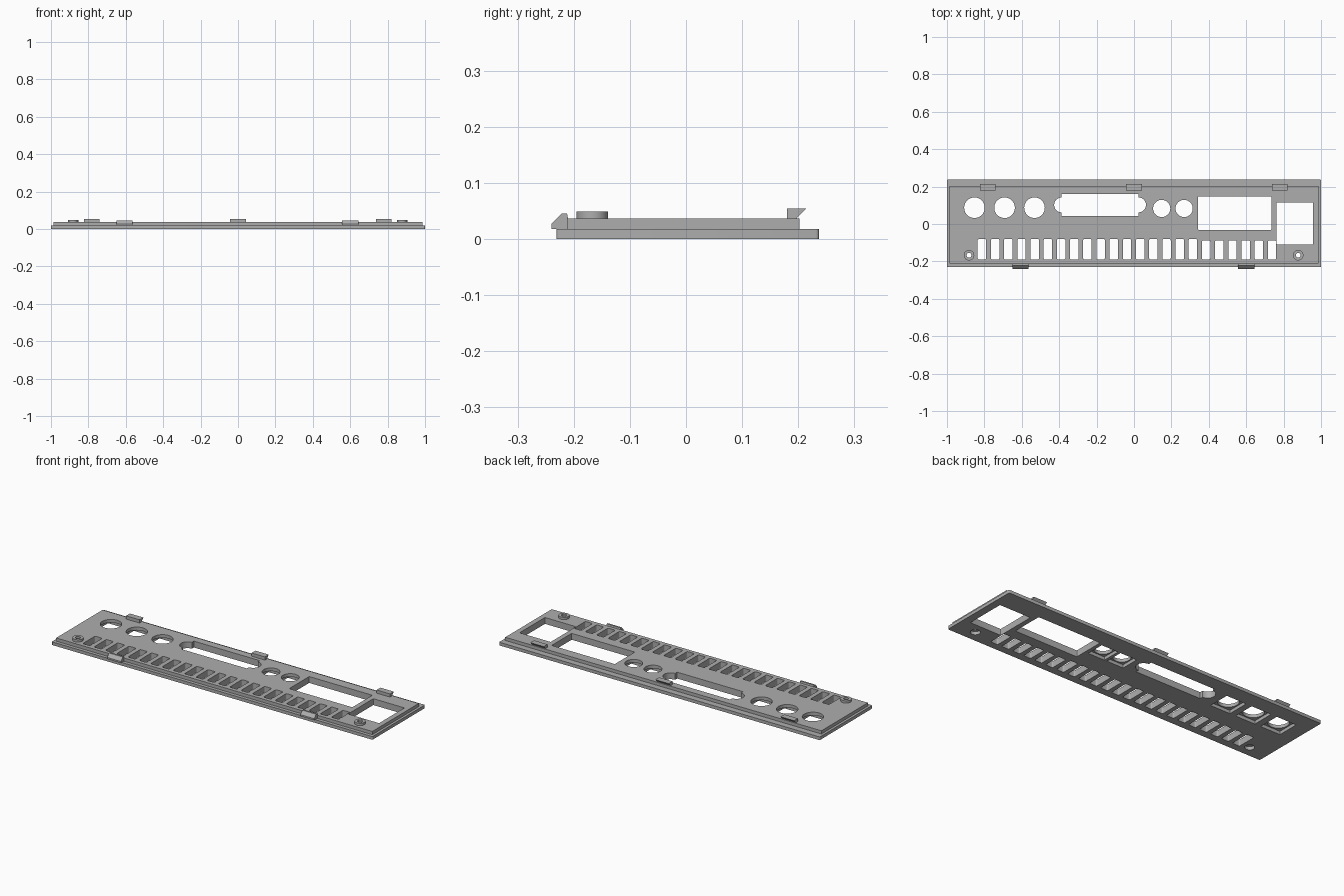
import bpy
import bmesh
from math import cos, sin, pi, asin

if "Cube" in bpy.data.objects:
    bpy.data.objects.remove(bpy.data.objects["Cube"])

grey = bpy.data.materials.new("grey plastic")
grey.use_nodes = True
COLOUR = (0.42, 0.42, 0.42, 1)
grey.diffuse_color = COLOUR
grey.node_tree.nodes["Principled BSDF"].inputs["Base Color"].default_value = COLOUR

BASE, TOP = 0.018, 0.036


def arc(cx, cy, r, a0, a1, n):
    return [(cx + r * cos(a0 + (a1 - a0) * i / n), cy + r * sin(a0 + (a1 - a0) * i / n))
            for i in range(n + 1)]


def circle(cx, cy, r, n=40):
    return arc(cx, cy, r, 0, 2 * pi, n)[:-1]


def rect(x0, x1, y0, y1, r=0.0):
    """Rectangle outline, with rounded corners when r is given."""
    if not r:
        return [(x0, y0), (x1, y0), (x1, y1), (x0, y1)]
    corners = [(x1 - r, y1 - r), (x0 + r, y1 - r), (x0 + r, y0 + r), (x1 - r, y0 + r)]
    return [p for i, (x, y) in enumerate(corners)
            for p in arc(x, y, r, i * pi / 2, (i + 1) * pi / 2, 4)]


def extrude(name, outlines, lo, hi, axis="z"):
    """Closed prisms from outlines, along z (outline xy) or x (outline yz)."""
    bm = bmesh.new()
    for pts in outlines:
        place = (lambda p, h: (p[0], p[1], h)) if axis == "z" else (lambda p, h: (h, p[0], p[1]))
        low = [bm.verts.new(place(p, lo)) for p in pts]
        high = [bm.verts.new(place(p, hi)) for p in pts]
        bm.faces.new(low[::-1])
        bm.faces.new(high)
        for i in range(len(pts)):
            j = (i + 1) % len(pts)
            bm.faces.new((low[i], low[j], high[j], high[i]))
    bmesh.ops.recalc_face_normals(bm, faces=bm.faces[:])
    mesh = bpy.data.meshes.new(name)
    bm.to_mesh(mesh)
    bm.free()
    mesh.materials.append(grey)
    ob = bpy.data.objects.new(name, mesh)
    bpy.context.collection.objects.link(ob)
    return ob


def boolean(target, other, operation):
    """Apply a boolean and remove the helper."""
    mod = target.modifiers.new(operation, "BOOLEAN")
    mod.operation, mod.solver, mod.object = operation, "EXACT", other
    bpy.context.view_layer.objects.active = target
    bpy.ops.object.modifier_apply(modifier=mod.name)
    bpy.data.objects.remove(other)


# Stepped panel with two screw bosses
panel = extrude("panel", [rect(-1, 1, -0.231, 0.237, 0.006)], 0, BASE)
boolean(panel, extrude("raised_step", [rect(-0.986, 0.986, -0.212, 0.202)], BASE - 0.004, TOP), "UNION")
BOSSES = [(-0.882, -0.167), (0.878, -0.167)]
boolean(panel, extrude("bosses", [circle(x, y, 0.028) for x, y in BOSSES], TOP - 0.01, 0.049), "UNION")

# Round sockets: centre x, centre y, hole radius, half width of the square recess
SOCKETS = [(x, 0.087, 0.055, 0.062) for x in (-0.853, -0.692, -0.532)]
SOCKETS += [(x, 0.083, 0.046, 0.052) for x in (0.148, 0.268)]

# Wide connector opening with a rounded ear at each end
X0, X1, Y0, Y1, EAR = -0.387, 0.024, 0.044, 0.16, 0.04
MID = (Y0 + Y1) / 2
connector = ([(X0, Y0), (X1, Y0)] + arc(X1, MID, EAR, -pi / 2, pi / 2, 12)
             + [(X1, Y1), (X0, Y1)] + arc(X0, MID, EAR, pi / 2, 3 * pi / 2, 12))

# Through openings
openings = [circle(x, y, r) for x, y, r, _ in SOCKETS]
openings += [circle(x, y, 0.013, 24) for x, y in BOSSES]
openings += [connector,
             rect(0.341, 0.735, -0.031, 0.147, 0.004),
             rect(0.763, 0.957, -0.11, 0.116, 0.004)]
for i in range(23):
    x = -0.813 + i * 0.0705
    openings.append(rect(x - 0.0225, x + 0.0225, -0.19, -0.08 if i < 17 else -0.088, 0.007))
boolean(panel, extrude("openings", openings, -0.1, 0.1), "DIFFERENCE")

# Recesses on the underside
recesses = [rect(x - h, x + h, y - h, y + h) for x, y, _, h in SOCKETS]
recesses += [circle(x, y, 0.025) for x, y in BOSSES]
boolean(panel, extrude("recesses", recesses, -0.1, BASE), "DIFFERENCE")

bpy.ops.object.select_all(action="DESELECT")
panel.select_set(True)
bpy.context.view_layer.objects.active = panel
bpy.ops.object.shade_smooth_by_angle(angle=0.5)

# Snap hooks along the back edge
back_hook = [(0.18, TOP - 0.002), (0.198, TOP - 0.002), (0.198, 0.038), (0.214, 0.054), (0.18, 0.054)]
for name, x in (("right", -0.782), ("middle", 0), ("left", 0.78)):
    extrude("back_hook_" + name, [back_hook], x - 0.042, x + 0.042, "x")

# Wedge catches along the front edge
front_catch = [(-0.21, BASE), (-0.24, BASE), (-0.24, 0.027), (-0.222, 0.045), (-0.212, 0.045), (-0.21, TOP)]
for name, x in (("right", -0.606), ("left", 0.6)):
    extrude("front_catch_" + name, [front_catch], x - 0.043, x + 0.043, "x")
